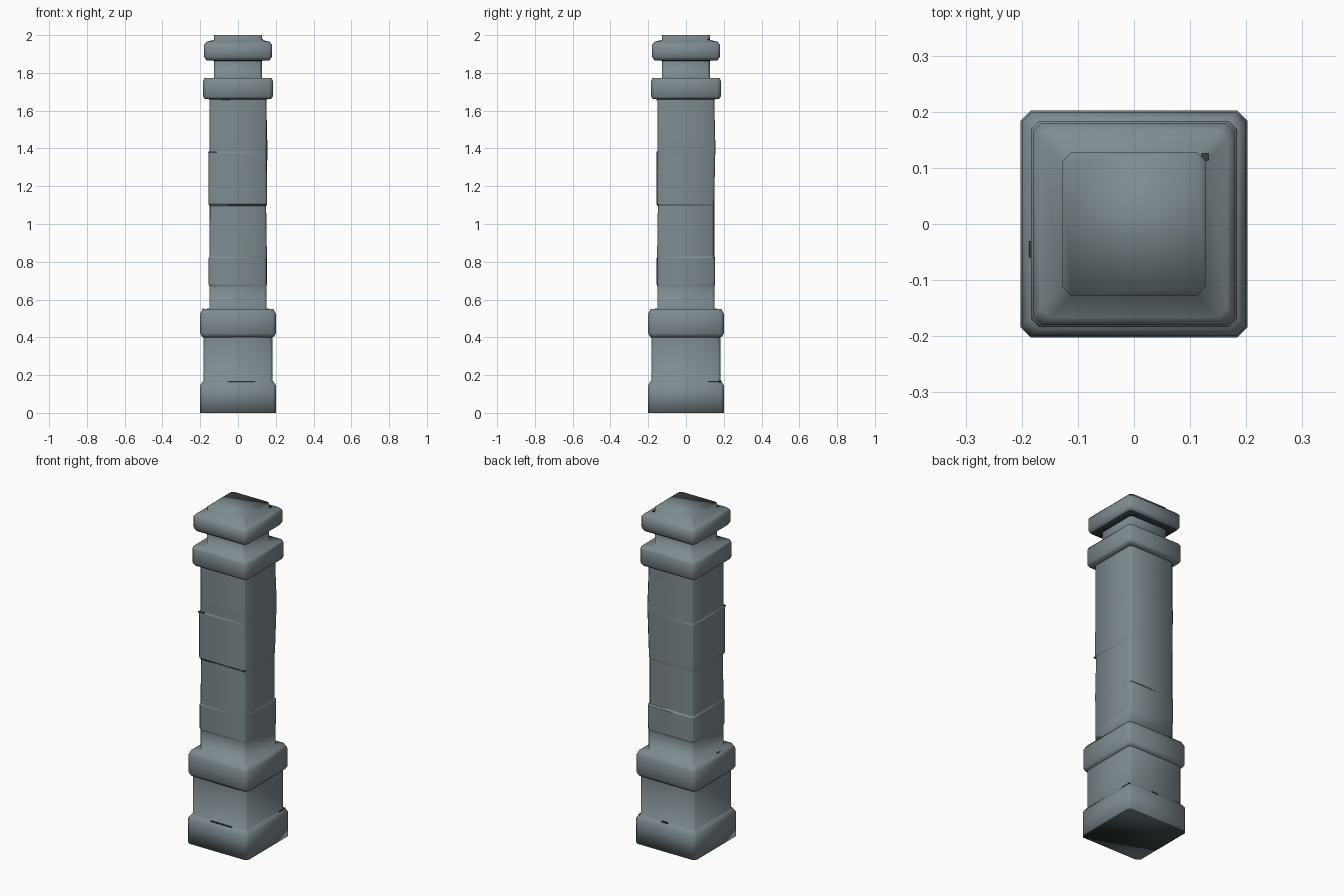
import bpy, bmesh

if "Cube" in bpy.data.objects:
    bpy.data.objects.remove(bpy.data.objects["Cube"])

stone = bpy.data.materials.new("grey blue stone")
stone.diffuse_color = (0.21, 0.26, 0.28, 1)
stone.use_nodes = True
stone.node_tree.nodes["Principled BSDF"].inputs["Base Color"].default_value = stone.diffuse_color
grime = bpy.data.materials.new("dark grime")
grime.diffuse_color = (0.035, 0.05, 0.055, 1)
grime.use_nodes = True
grime.node_tree.nodes["Principled BSDF"].inputs["Base Color"].default_value = grime.diffuse_color

# profile rings: height, half width, corner chamfer
BASE = [(0, .202, .018), (.145, .202, .018), (.165, .187, .015), (.17, .182, .014),
        (.40, .182, .014), (.405, .192, .016), (.42, .20, .018), (.525, .20, .018), (.55, .187, .016)]
SHAFT_BOTTOM = [(.552, .151, .012)]
SHAFT_TOP = [(1.66, .151, .012)]
HEAD = [(1.662, .176, .014), (1.675, .184, .016), (1.76, .184, .016), (1.772, .178, .016),
        (1.773, .126, .014), (1.864, .126, .014), (1.867, .168, .014), (1.885, .18, .016),
        (1.95, .18, .016), (1.965, .166, .016), (1.975, .128, .015), (2.0, .127, .015)]
# worn shaft edges: height, offset of each corner (-- , +- , ++ , -+)
WEAR = [(.67, (.0, .0, .0, .0)), (.68, (.004, .0, .002, .003)), (.82, (.004, .0, .003, .003)),
        (.83, (.0, .002, -.004, .0)), (1.095, (-.002, -.002, -.004, .0)),
        (1.105, (.005, .003, -.002, .0)), (1.375, (.005, .0, .004, .002)),
        (1.385, (.0, .0, .005, .0)), (1.44, (.0, .001, .004, .0)), (1.6, (.0, .0, .0, .0))]
CORNERS = [(-1, -1), (1, -1), (1, 1), (-1, 1)]


def ring(bm, z, half, chamfer, wear=(0, 0, 0, 0)):
    """Square ring with cut corners."""
    verts = []
    for i, (sx, sy) in enumerate(CORNERS):
        h = half + wear[i]
        pair = [(sx * h, sy * (h - chamfer)), (sx * (h - chamfer), sy * h)]
        if sx * sy < 0:
            pair.reverse()
        verts += [bm.verts.new((x, y, z)) for x, y in pair]
    return verts


def finish(bm, name, material):
    mesh = bpy.data.meshes.new(name)
    bm.to_mesh(mesh)
    bm.free()
    for m in material:
        mesh.materials.append(m)
    bpy.context.collection.objects.link(bpy.data.objects.new(name, mesh))


# whole post as one continuous loft
bm = bmesh.new()
rings = [ring(bm, *r) for r in BASE + SHAFT_BOTTOM]
rings += [ring(bm, z, .151, .012, w) for z, w in WEAR]
rings += [ring(bm, *r) for r in SHAFT_TOP + HEAD]
for a, b in zip(rings, rings[1:]):
    for i in range(8):
        j = (i + 1) % 8
        bm.faces.new((a[i], a[j], b[j], b[i]))
bm.faces.new(rings[0][::-1])
bm.faces.new(rings[-1])
bmesh.ops.recalc_face_normals(bm, faces=bm.faces)
for f in bm.faces:
    f.smooth = True
    # grime on the foot's underside and under the cap
    z = f.calc_center_median().z
    if z < .001 or 1.8641 < z < 1.867:
        f.material_index = 1
# crisp edges at the wear steps and under the upper collar
step_heights = [z for z, w in WEAR] + [.40, 1.66, 1.864]
for e in bm.edges:
    za, zb = (v.co.z for v in e.verts)
    if abs(za - zb) < 1e-5 and any(abs(za - s) < 1e-4 for s in step_heights):
        e.smooth = False
finish(bm, "stone_post", [stone, grime])

# thin grime lines in the joints: x0, x1, y0, y1, z0, z1
LINES = [(-.05, .152, -.154, -.148, 1.097, 1.104), (-.155, -.11, -.157, -.15, 1.376, 1.383),
         (-.03, .12, -.188, -.18, .399, .405), (-.05, .09, -.189, -.181, .161, .168),
         (-.085, -.04, -.155, -.149, 1.655, 1.661), (.18, .188, .12, .182, .161, .168),
         (-.01, .03, .181, .188, .163, .171), (-.187, -.18, -.06, -.03, .547, .553),
         (.12, .133, .113, .126, 1.973, 1.979)]
bm = bmesh.new()
for x0, x1, y0, y1, z0, z1 in LINES:
    cube = bmesh.ops.create_cube(bm, size=1)["verts"]
    for v in cube:
        v.co = (x0 if v.co.x < 0 else x1, y0 if v.co.y < 0 else y1, z0 if v.co.z < 0 else z1)
finish(bm, "joint_grime", [grime])
